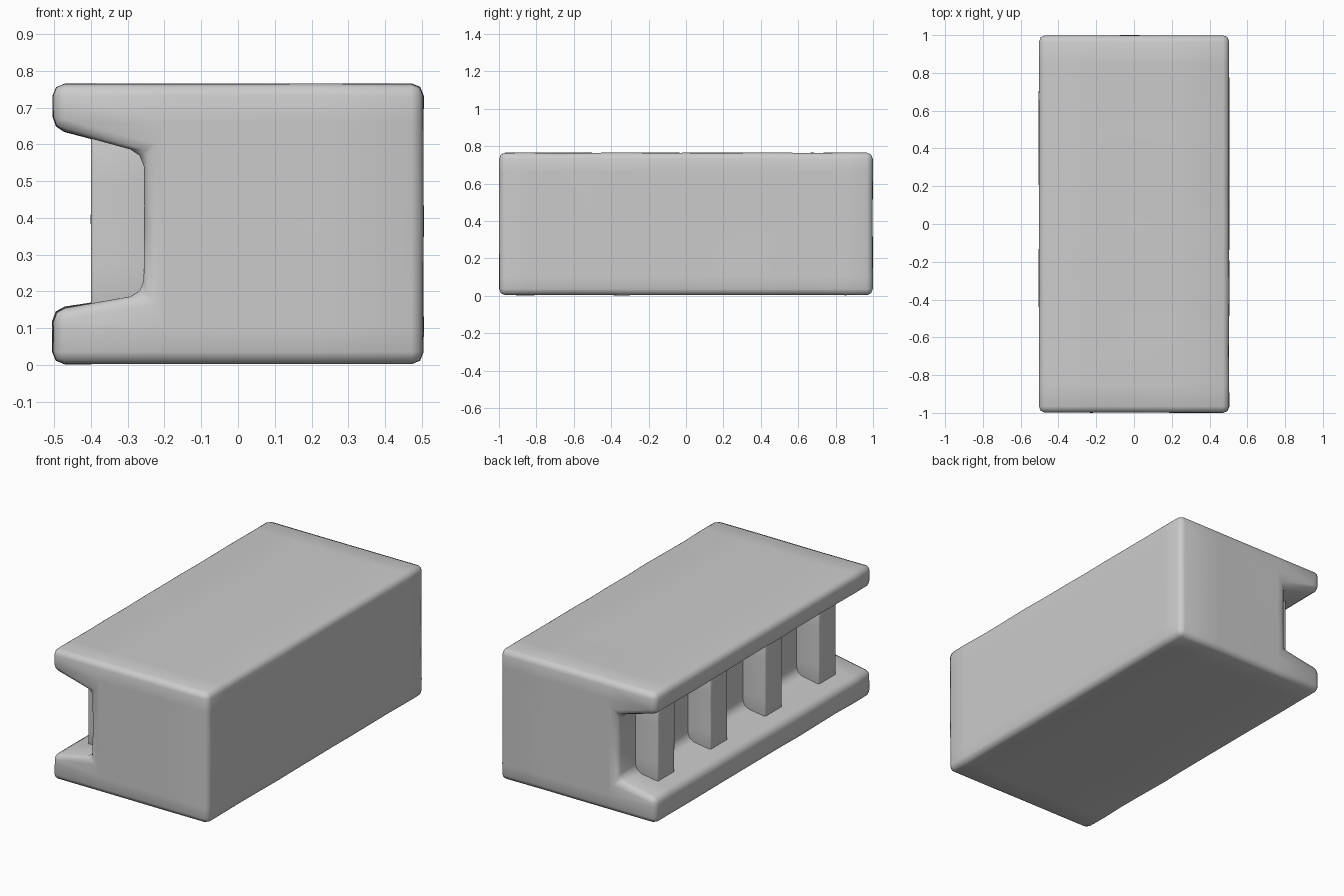
import bpy, bmesh, math
from mathutils import Vector, noise

if "Cube" in bpy.data.objects:
    bpy.data.objects.remove(bpy.data.objects["Cube"])


def finish(name, bm, bevel, cuts, wear):
    """Bevel hard edges, slice into a loose grid, then wear the surface inward."""
    bm.normal_update()
    hard = [e for e in bm.edges if e.is_manifold and e.calc_face_angle(0) > 0.6]
    bmesh.ops.bevel(bm, geom=hard, offset=bevel, segments=2, profile=0.5,
                    affect='EDGES', clamp_overlap=True)
    for axis, positions in enumerate(cuts):
        for p in positions:
            co, no = Vector((0, 0, 0)), Vector((0, 0, 0))
            co[axis], no[axis] = p, 1
            bmesh.ops.bisect_plane(bm, geom=bm.verts[:] + bm.edges[:] + bm.faces[:],
                                   dist=1e-5, plane_co=co, plane_no=no)
    bmesh.ops.recalc_face_normals(bm, faces=bm.faces[:])
    bm.normal_update()
    moves = [(v, v.normal * wear * (0.5 + 0.5 * noise.noise(v.co * 4.0))) for v in bm.verts]
    for v, d in moves:
        v.co -= d
    for f in bm.faces:
        f.smooth = True
    me = bpy.data.meshes.new(name)
    bm.to_mesh(me)
    bm.free()
    ob = bpy.data.objects.new(name, me)
    bpy.context.collection.objects.link(ob)
    return ob


# Main stone block: C-shaped profile run along y, open on the left side
profile = [(-0.507, 0.0), (0.507, 0.0), (0.507, 0.768), (-0.507, 0.768),
           (-0.507, 0.64), (-0.26, 0.575), (-0.26, 0.195), (-0.507, 0.155)]
bm = bmesh.new()
face = bm.faces.new([bm.verts.new((x, -1.002, z)) for x, z in profile])
ext = bmesh.ops.extrude_face_region(bm, geom=[face])
bmesh.ops.translate(bm, vec=(0, 2.004, 0),
                    verts=[g for g in ext['geom'] if isinstance(g, bmesh.types.BMVert)])
bmesh.ops.recalc_face_normals(bm, faces=bm.faces[:])
finish("stone_block", bm, 0.035,
       [[-0.2, 0.0, 0.22], [-0.85 + i * 0.17 for i in range(11)], [0.1, 0.385, 0.66]], 0.008)

# Short pillars standing in the recess
for i, yc in enumerate((-0.735, -0.24, 0.265, 0.75)):
    bm = bmesh.new()
    bmesh.ops.create_cube(bm, size=1)
    for v in bm.verts:
        v.co = Vector((-0.3 + v.co.x * 0.204, yc + v.co.y * 0.165, 0.39 + v.co.z * 0.52))
    finish(f"recess_pillar_{i + 1}", bm, 0.012, [[], [], [0.27, 0.39, 0.5]], 0.005)
